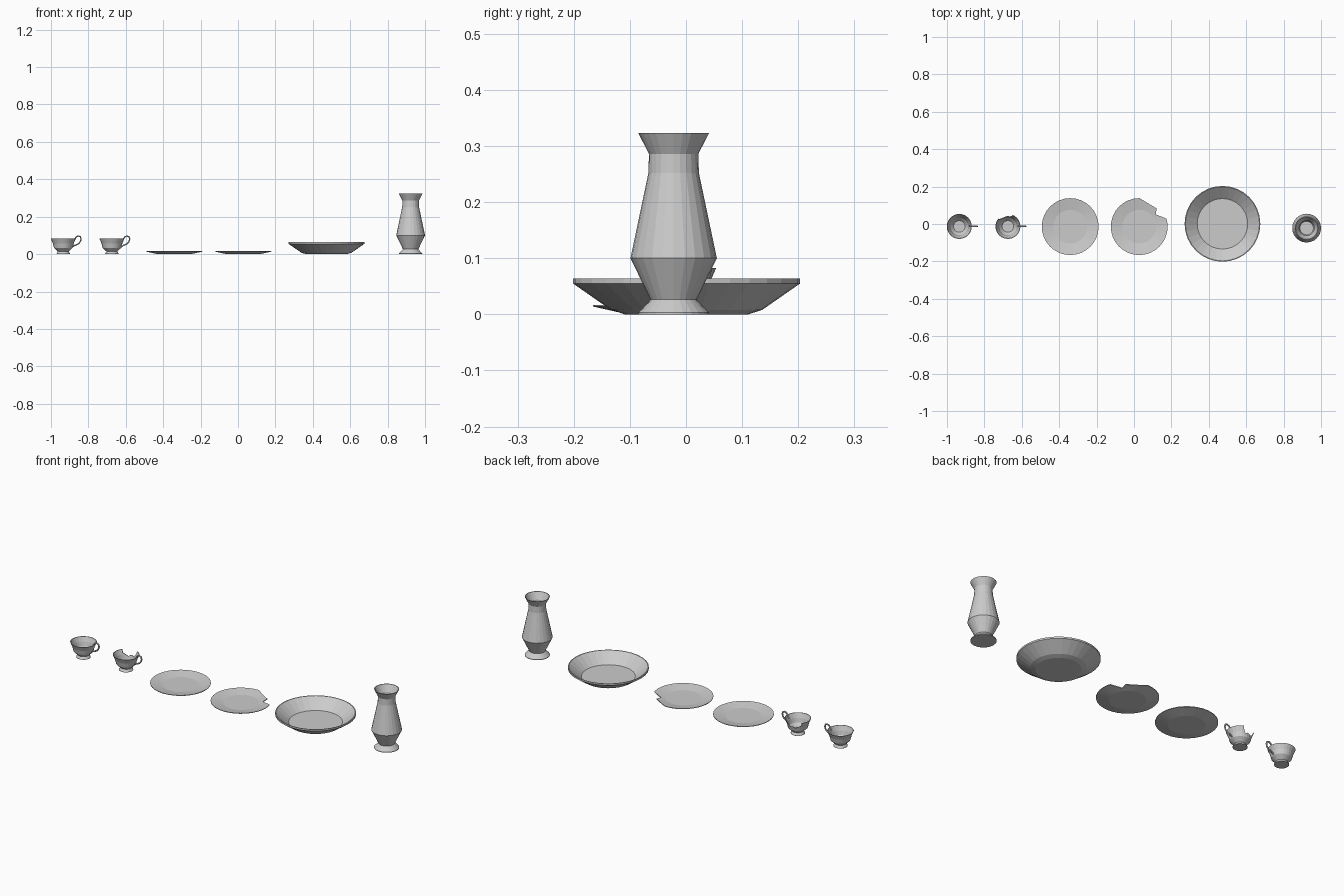
import bpy, bmesh
from math import cos, sin, pi, radians
from mathutils import Vector, Matrix

if "Cube" in bpy.data.objects:
    bpy.data.objects.remove(bpy.data.objects["Cube"])


def make_object(name, bm, loc=(0, 0, 0)):
    bmesh.ops.recalc_face_normals(bm, faces=bm.faces)
    mesh = bpy.data.meshes.new(name)
    bm.to_mesh(mesh)
    bm.free()
    ob = bpy.data.objects.new(name, mesh)
    ob.location = loc
    bpy.context.collection.objects.link(ob)
    return ob


def lathe(name, profile, loc, sides):
    """Closed turned solid; profile is (radius, z) and starts and ends on the axis."""
    bm = bmesh.new()
    rings = []
    for r, z in profile:
        n = 1 if r == 0 else sides
        rings.append([bm.verts.new((r * cos(2 * pi * i / sides), r * sin(2 * pi * i / sides), z))
                      for i in range(n)])
    for a, b in zip(rings, rings[1:]):
        for i in range(sides):
            j = (i + 1) % sides
            quad = [a[i % len(a)], a[j % len(a)], b[j % len(b)], b[i % len(b)]]
            bm.faces.new(list(dict.fromkeys(quad)))
    return make_object(name, bm, loc)


def chip(ob, outline, u, v, lo, hi):
    """Cut a jagged prism out of ob; outline lies in the u, v plane."""
    w = u.cross(v)
    bm = bmesh.new()
    ends = [[bm.verts.new(u * a + v * b + w * d) for a, b in outline] for d in (lo, hi)]
    n = len(outline)
    for ring in ends:
        bm.faces.new(ring)
    for i in range(n):
        j = (i + 1) % n
        bm.faces.new((ends[0][i], ends[0][j], ends[1][j], ends[1][i]))
    cutter = make_object("chip_cutter", bm, ob.location)
    cutter.hide_render = True
    mod = ob.modifiers.new("chip", 'BOOLEAN')
    mod.operation, mod.solver, mod.object = 'DIFFERENCE', 'EXACT', cutter
    bpy.context.view_layer.objects.active = ob
    bpy.ops.object.modifier_apply(modifier=mod.name)
    bpy.data.objects.remove(cutter)


def handle(name, loc, path, radius, sides=6):
    """Tube swept along an (x, z) path."""
    pts = [Vector((x, 0, z)) for x, z in path]
    bm = bmesh.new()
    rings = []
    for i, p in enumerate(pts):
        t = (pts[min(i + 1, len(pts) - 1)] - pts[max(i - 1, 0)]).normalized()
        side = Vector((0, 1, 0))
        up = t.cross(side)
        rings.append([bm.verts.new(p + radius * (side * cos(2 * pi * k / sides) + up * sin(2 * pi * k / sides)))
                      for k in range(sides)])
    for a, b in zip(rings, rings[1:]):
        for k in range(sides):
            j = (k + 1) % sides
            bm.faces.new((a[k], a[j], b[j], b[k]))
    bm.faces.new(rings[0])
    bm.faces.new(rings[-1])
    return make_object(name, bm, loc)


X, Y, Z = Vector((1, 0, 0)), Vector((0, 1, 0)), Vector((0, 0, 1))

# Teacups: the second one has a broken back rim
CUP = [(0, 0), (.036, 0), (.036, .003), (.029, .014), (.05, .034), (.056, .058), (.067, .083),
       (.064, .083), (.053, .059), (.047, .036), (.031, .018), (0, .018)]
HANDLE = [(.054, .066), (.061, .081), (.069, .092), (.08, .097), (.091, .093), (.095, .081),
          (.091, .067), (.082, .056), (.07, .05), (.06, .046), (.05, .04)]
for name, x in (("teacup", -.934), ("broken_teacup", -.674)):
    cup = lathe(name, CUP, (x, -.013, 0), 24)
    handle(name + "_handle", (x, -.013, 0), HANDLE, .0042)
ang = radians(100)
tangent = Vector((sin(ang), -cos(ang), 0))
chip(cup, [(-.05, .1), (-.038, .066), (-.012, .05), (.004, .058), (.02, .053), (.034, .074), (.04, .1)],
     tangent, Z, -.1, -.015) if tangent.cross(Z).y < 0 else None

# Plates: the second one has a broken edge
PLATE = [(0, 0), (.09, 0), (.152, .014), (.152, .017), (.09, .006), (0, .006)]
for name, x in (("plate", -.341), ("broken_plate", .028)):
    plate = lathe(name, PLATE, (x, -.014, 0), 32)
chip(plate, [(-.006, .157), (.093, .097), (.088, .065), (.17, .034), (.2, .2)], X, Y, -.05, .05)

# Serving bowl
lathe("bowl", [(0, 0), (.11, 0), (.135, .008), (.2025, .055), (.2025, .064), (.198, .064),
               (.135, .012), (0, .012)], (.473, .001, 0), 32)

# Vase
lathe("vase", [(0, 0), (.063, 0), (.063, .003), (.041, .026), (.077, .1), (.045, .252), (.044, .286),
               (.063, .323), (.059, .323), (.04, .286), (.041, .252), (.072, .1), (.036, .03), (0, .03)],
      (.923, -.022, 0), 24)
